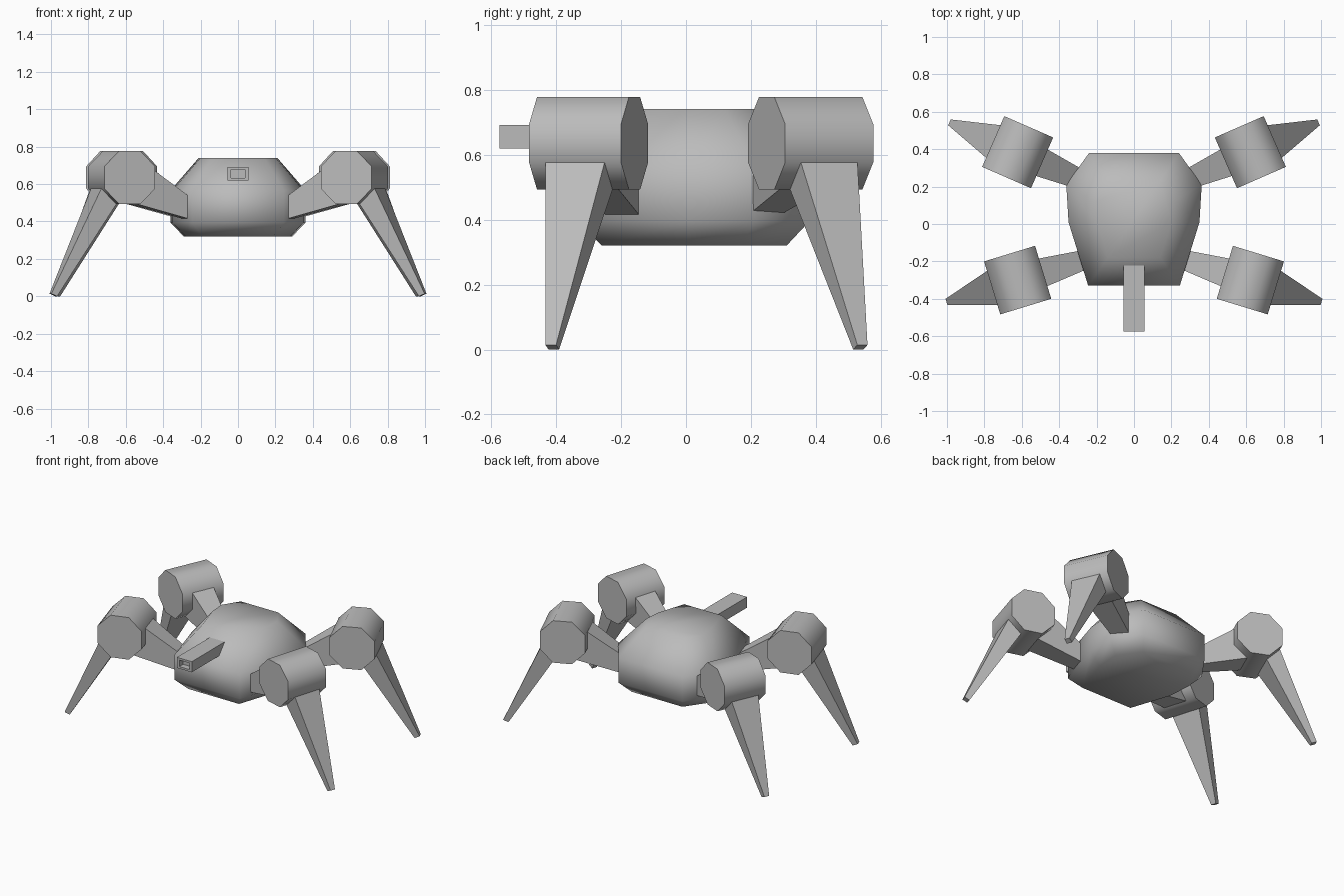
import bpy, bmesh, math
from mathutils import Vector, Matrix

if "Cube" in bpy.data.objects:
    bpy.data.objects.remove(bpy.data.objects["Cube"])

grey = bpy.data.materials.new("grey_metal")
grey.diffuse_color = (0.5, 0.5, 0.5, 1)
grey.use_nodes = True
grey.node_tree.nodes["Principled BSDF"].inputs["Base Color"].default_value = grey.diffuse_color


def make(name, rings, matrix=Matrix(), smooth=None):
    """Loft a closed solid through rings of points with equal counts."""
    bm = bmesh.new()
    loops = [[bm.verts.new(matrix @ Vector(p)) for p in r] for r in rings]
    n = len(rings[0])
    for a, b in zip(loops, loops[1:]):
        for i in range(n):
            j = (i + 1) % n
            bm.faces.new((a[i], a[j], b[j], b[i]))
    bm.faces.new(loops[0])
    bm.faces.new(loops[-1])
    bmesh.ops.recalc_face_normals(bm, faces=bm.faces)
    me = bpy.data.meshes.new(name)
    bm.to_mesh(me)
    bm.free()
    me.materials.append(grey)
    if smooth:
        for p in me.polygons:
            p.use_smooth = True
        me.set_sharp_from_angle(angle=math.radians(smooth))
    ob = bpy.data.objects.new(name, me)
    bpy.context.collection.objects.link(ob)
    return ob


# Body: half outlines mirrored in x, stacked in z
def body_ring(z, half):
    return [(x, y, z) for x, y in half] + [(-x, y, z) for x, y in reversed(half)]


wide = [(0.245, -0.33), (0.35, 0.01), (0.362, 0.21), (0.24, 0.38)]
low = [(0.19, -0.26), (0.28, 0.01), (0.29, 0.17), (0.19, 0.31)]
top = [(0.14, -0.18), (0.20, 0.01), (0.21, 0.12), (0.14, 0.23)]
make("body", [body_ring(0.32, low), body_ring(0.395, wide),
              body_ring(0.565, wide), body_ring(0.74, top)], smooth=180)


# Gun barrel with a square recessed bore
def square(y, hx, hz):
    return [(sx * hx, y, 0.655 + sz * hz)
            for sx, sz in ((-1, -1), (1, -1), (1, 1), (-1, 1))]


make("barrel", [square(-0.15, 0.056, 0.036), square(-0.575, 0.056, 0.036),
                square(-0.575, 0.037, 0.022), square(-0.535, 0.037, 0.022)])

# Legs: local x points outward, local y runs along the joint cylinder
R = 0.1425 / math.cos(math.pi / 8)
ZC = 0.635
octagon = [(R * math.cos((k + 0.5) * math.pi / 4),
            ZC + R * math.sin((k + 0.5) * math.pi / 4)) for k in range(8)]
outer, under = octagon[7], octagon[6]  # edges of the lower outer facet


def slab(a, b, hw):
    """Rectangle through two (x, z) points, hw to each side."""
    return [(a[0], -hw, a[1]), (a[0], hw, a[1]), (b[0], hw, b[1]), (b[0], -hw, b[1])]


for end, y, angle in (("front", -0.30, -17), ("back", 0.384, 23.6)):
    for side, sx in (("right", 1), ("left", -1)):
        m = (Matrix.Diagonal((sx, 1, 1, 1)) @ Matrix.Translation((0.622, y, 0))
             @ Matrix.Rotation(math.radians(angle), 4, 'Z'))
        tag = f"{end}_{side}"
        make(f"{tag}_joint", [[(x, v, z) for x, z in octagon]
                              for v in (-0.148, 0.148)], m, smooth=50)
        make(f"{tag}_upper_leg", [slab((-0.375, 0.525), (-0.375, 0.41), 0.052),
                                  slab((-0.135, 0.69), (-0.055, 0.495), 0.078)], m)
        make(f"{tag}_lower_leg", [slab(outer, under, 0.095),
                                  slab((0.398, 0.014), (0.366, 0.0), 0.017)], m)
